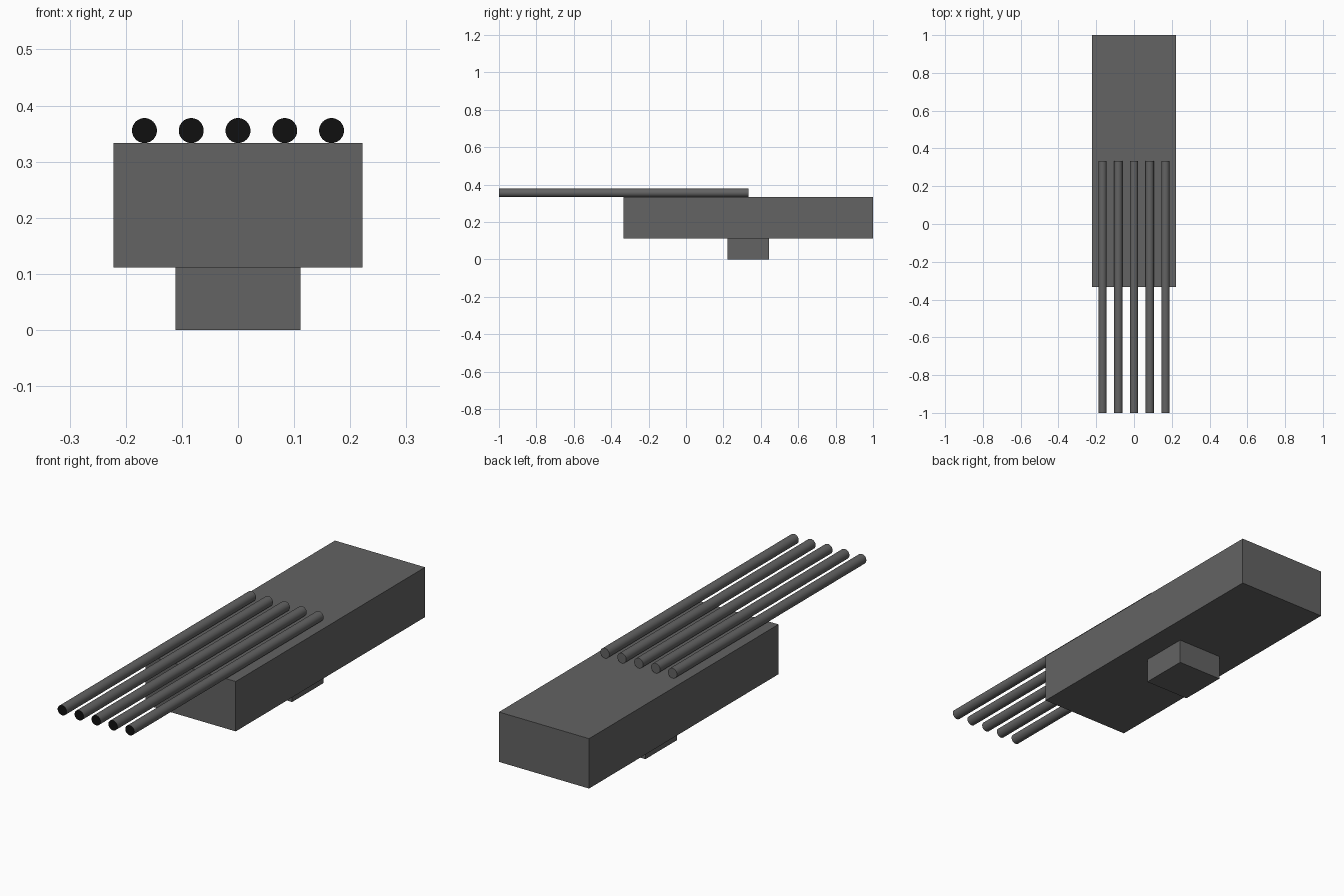
import bpy
import math

cube = bpy.data.objects.get("Cube")
if cube:
    bpy.data.objects.remove(cube, do_unlink=True)


def material(name, value):
    mat = bpy.data.materials.new(name)
    mat.use_nodes = True
    colour = (value, value, value, 1)
    mat.diffuse_color = colour
    mat.node_tree.nodes["Principled BSDF"].inputs["Base Color"].default_value = colour
    return mat


grey = material("dark grey", 0.125)
black = material("black", 0.005)


def box(name, size, centre):
    bpy.ops.mesh.primitive_cube_add(size=1, location=centre)
    obj = bpy.context.object
    obj.name = name
    obj.scale = size
    bpy.ops.object.transform_apply(location=False, rotation=False, scale=True)
    obj.data.materials.append(grey)
    return obj


unit = 1 / 9

# Long housing and the small mount below it
box("housing", (4 * unit, 12 * unit, 2 * unit), (0, 3 * unit, 2 * unit))
box("mount", (2 * unit, 2 * unit, unit), (0, 3 * unit, unit / 2))

# Row of five barrels resting on the housing, with black muzzles
radius = unit / 5
for i in range(5):
    bpy.ops.mesh.primitive_cylinder_add(
        vertices=32, radius=radius, depth=12 * unit,
        location=((i - 2) * unit * 0.75, -3 * unit, 3 * unit + radius),
        rotation=(math.pi / 2, 0, 0))
    barrel = bpy.context.object
    barrel.name = f"barrel_{i + 1}"
    bpy.ops.object.transform_apply(location=False, rotation=True, scale=False)
    barrel.data.materials.append(grey)
    barrel.data.materials.append(black)
    for face in barrel.data.polygons:
        face.material_index = int(face.normal.y < -0.5)
    bpy.ops.object.shade_smooth_by_angle()
